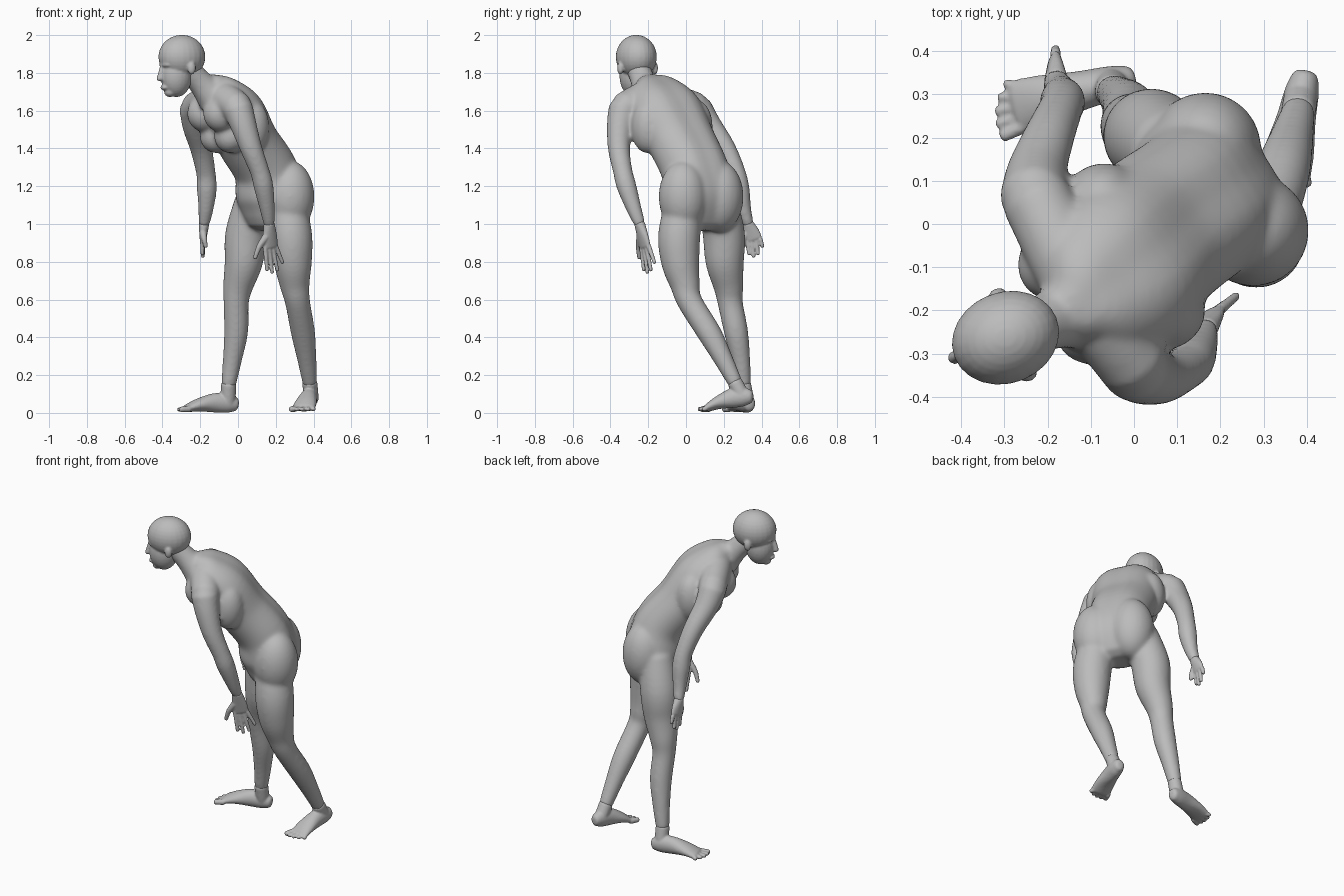
import bpy, bmesh, math
from mathutils import Vector, Matrix

cube = bpy.data.objects.get("Cube")
if cube:
    bpy.data.objects.remove(cube)

grey = bpy.data.materials.new("plain grey")
grey.use_nodes = True
COLOUR = (0.5, 0.5, 0.5, 1)
grey.diffuse_color = COLOUR
grey.node_tree.nodes["Principled BSDF"].inputs["Base Color"].default_value = COLOUR

UP = Vector((0, 0, 1))
RIGHTWARD = Vector((-.5, .86, 0)).normalized()   # across the trunk
FACE = Vector((-.93, -.36, 0)).normalized()      # where the head looks


def spline(keys, steps=5):
    """Smooth curve through equally long keys."""
    last = len(keys) - 1
    out = []
    for i in range(last):
        before, start, end, after = (keys[max(0, min(last, i + k))] for k in (-1, 0, 1, 2))
        for step in range(steps):
            t = step / steps
            out.append([q + t * ((r - p) + t * ((2 * p - 5 * q + 4 * r - e)
                        + t * (3 * q - p - 3 * r + e))) / 2
                        for p, q, r, e in zip(before, start, end, after)])
    out.append(list(keys[-1]))
    return out


def tube(bm, path, widths, side, depths=None, seg=24, groove=0):
    """Loft elliptical rings along a path, with rounded ends."""
    dense = spline([(*p, w, d) for p, w, d in zip(path, widths, depths or widths)])
    points = [Vector(key[:3]) for key in dense]
    sections = []
    for i, key in enumerate(dense):
        ahead, behind = points[min(i + 1, len(points) - 1)], points[max(i - 1, 0)]
        sections.append((points[i], (ahead - behind).normalized(), key[3], key[4]))

    def dome(section, sign):
        p, tangent, w, d = section
        return [(p + tangent * sign * .6 * min(w, d) * math.sin(angle), tangent,
                 w * math.cos(angle), d * math.cos(angle)) for angle in (.6, 1.1)]

    sections = dome(sections[0], -1)[::-1] + sections + dome(sections[-1], 1)
    loops = []
    for p, tangent, w, d in sections:
        across = Vector(side)
        across = (across - tangent * across.dot(tangent)).normalized()
        front = tangent.cross(across)
        loop = []
        for j in range(seg):
            angle = math.tau * j / seg
            dent = 1 - groove * max(0, -math.sin(angle)) ** 16
            loop.append(bm.verts.new(p + across * w * math.cos(angle)
                                     + front * d * math.sin(angle) * dent))
        loops.append(loop)
    for low, high in zip(loops, loops[1:]):
        for j in range(seg):
            n = (j + 1) % seg
            bm.faces.new((low[j], low[n], high[n], high[j]))
    bm.faces.new(loops[0][::-1])
    bm.faces.new(loops[-1])


def blob(bm, centre, radii, side):
    """Ellipsoid with radii along its front, its side and up."""
    front = side.cross(UP)
    axes = Matrix((front * radii[0], side * radii[1], UP * radii[2])).transposed().to_4x4()
    bmesh.ops.create_uvsphere(bm, u_segments=24, v_segments=16, radius=1,
                              matrix=Matrix.Translation(centre) @ axes)


def pair(bm, centre, gap, radii):
    """Matching left and right masses on the trunk."""
    for sign in (-1, 1):
        blob(bm, Vector(centre) + RIGHTWARD * gap * sign, radii, RIGHTWARD)


def fuse(bm, name, voxel, passes):
    """Turn overlapping shapes into one smooth skin."""
    bmesh.ops.recalc_face_normals(bm, faces=bm.faces)
    mesh = bpy.data.meshes.new(name)
    bm.to_mesh(mesh)
    bm.free()
    mesh.materials.append(grey)
    mesh.shade_smooth()
    ob = bpy.data.objects.new(name, mesh)
    bpy.context.collection.objects.link(ob)
    remesh = ob.modifiers.new("Fuse", 'REMESH')
    remesh.mode = 'VOXEL'
    remesh.voxel_size = voxel
    remesh.use_smooth_shade = True
    soften = ob.modifiers.new("Soften", 'SMOOTH')
    soften.factor = .5
    soften.iterations = passes


def make_hand(name, wrist, knuckles, fingertip, thumb_tip, side, spread):
    wrist, knuckles, fingertip, thumb_tip, side = map(
        Vector, (wrist, knuckles, fingertip, thumb_tip, side))
    side.normalize()
    hand = bmesh.new()
    middle = wrist.lerp(knuckles, .55)
    tube(hand, (wrist, middle, knuckles), (.03, .043, .046), side, (.028, .022, .017))
    for k in (-1, -1 / 3, 1 / 3, 1):
        root = knuckles + side * .035 * k
        tip = fingertip + side * spread * k + UP * (.03 * k * k + .02 * k)
        tube(hand, (root, tip), (.013, .01), side, seg=12)
    root = middle - side * .025
    bend = root.lerp(thumb_tip, .5) - side * .01
    tube(hand, (root, bend, thumb_tip), (.02, .015, .011), side, seg=12)
    fuse(hand, name, .005, 3)


def make_foot(name, ankle, heel, ball, sign):
    ankle, heel, ball = map(Vector, (ankle, heel, ball))
    ahead = ball - heel
    ahead.z = 0
    ahead.normalize()
    side = ahead.cross(UP) * sign    # from the big toe to the little toe
    foot = bmesh.new()
    instep = heel.lerp(ball, .15)
    tube(foot, (ankle, ankle.lerp(instep, .6), instep), (.04, .04, .038), side)
    path = [heel.lerp(ball, t) + UP * .07 * t * (1 - t) for t in (0, .15, .43, .75, 1)]
    tube(foot, path, (.032, .04, .046, .058, .062), side, (.038, .05, .051, .035, .021))
    for i in range(5):
        k = i / 2 - 1
        root = ball + side * .048 * k - UP * .003
        tip = ball + side * .058 * k + ahead * (.052 - .04 * ((i - 1) / 3) ** 2) - UP * .006
        r = .014 if i else .018
        tube(foot, (root, tip), (r, r * .85), side, seg=12)
    fuse(foot, name, .006, 4)


body = bmesh.new()

# Trunk, leaning forward, with a spine groove
tube(body, ((.175, .08, 1.04), (.17, .075, 1.15), (.145, .045, 1.29), (.05, -.025, 1.44),
            (-.03, -.105, 1.6), (-.1, -.165, 1.7), (-.14, -.2, 1.74)),
     (.165, .2, .185, .19, .2, .155, .085), RIGHTWARD,
     (.14, .175, .163, .155, .152, .105, .065), seg=32, groove=.1)
# Shoulder girdle and neck
tube(body, ((0, -.325, 1.615), (-.11, -.17, 1.68), (-.225, .055, 1.615)),
     (.083, .085, .082), UP)
tube(body, ((-.13, -.2, 1.67), (-.2, -.225, 1.75), (-.275, -.255, 1.83)),
     (.09, .067, .064), RIGHTWARD)
# Hips, chest, collar and flanks
pair(body, (.22, .08, 1.145), .11, (.13, .13, .19))
pair(body, (-.08, -.12, 1.465), .075, (.085, .085, .09))
pair(body, (-.13, -.16, 1.585), .085, (.1, .09, .1))
pair(body, (0, -.075, 1.515), .155, (.09, .08, .14))

# Arms and legs
ARM = (.081, .07, .059, .052, .053, .041, .031)
LEG = (.1, .112, .102, .08, .067, .064, .051, .04)
LEFT_WRIST, RIGHT_WRIST = (.165, -.245, 1), (-.18, .33, 1)
LEFT_ANKLE, RIGHT_ANKLE = (.38, .26, .16), (-.05, .305, .15)
tube(body, ((0, -.33, 1.61), (.03, -.35, 1.52), (.07, -.355, 1.4), (.115, -.335, 1.28),
            (.135, -.315, 1.2), (.155, -.275, 1.08), LEFT_WRIST), ARM, (0, 1, 0))
tube(body, ((-.23, .06, 1.61), (-.225, .12, 1.52), (-.195, .205, 1.4), (-.17, .265, 1.27),
            (-.165, .285, 1.18), (-.17, .305, 1.08), RIGHT_WRIST), ARM, (0, 1, 0))
tube(body, ((.25, 0, 1.14), (.28, -.035, .95), (.29, -.03, .8), (.3, -.005, .68),
            (.315, .02, .59), (.345, .125, .42), (.365, .2, .28), LEFT_ANKLE), LEG, (1, 0, 0))
tube(body, ((.09, .165, 1.14), (.045, .2, .95), (.03, .205, .8), (0, .225, .67),
            (-.01, .235, .58), (-.01, .265, .43), (-.03, .29, .28), RIGHT_ANKLE), LEG, (0, 1, 0))
fuse(body, "body", .009, 20)

make_hand("left_hand", LEFT_WRIST, (.172, -.216, .88), (.195, -.195, .745),
          (.09, -.247, .82), (.8, .55, 0), .05)
make_hand("right_hand", RIGHT_WRIST, (-.185, .358, .92), (-.185, .37, .83),
          (-.17, .305, .88), (.1, 1, 0), .036)
make_foot("left_foot", LEFT_ANKLE, (.395, .338, .085), (.348, .115, .026), -1)
make_foot("right_foot", RIGHT_ANKLE, (-.015, .335, .045), (-.27, .272, .024), 1)

# Head, with jaw, brow, lips, chin, nose and ears
head = bmesh.new()
SKULL = Vector((-.297, -.263, 1.885))
TEMPLE = UP.cross(FACE)
for ahead, up, radii in ((0, 0, (.127, .106, .116)), (.032, -.1, (.084, .077, .113)),
                         (.092, -.043, (.03, .062, .016)), (.1, -.163, (.02, .028, .014)),
                         (.068, -.187, (.03, .035, .026))):
    blob(head, SKULL + FACE * ahead + UP * up, radii, TEMPLE)
tube(head, [SKULL + FACE * ahead + UP * up for ahead, up in ((.114, -.05), (.128, -.12))],
     (.01, .016), TEMPLE, seg=16)
for sign in (-1, 1):
    blob(head, SKULL - FACE * .018 - UP * .06 + TEMPLE * .098 * sign,
         (.022, .016, .035), TEMPLE)
fuse(head, "head", .006, 5)
